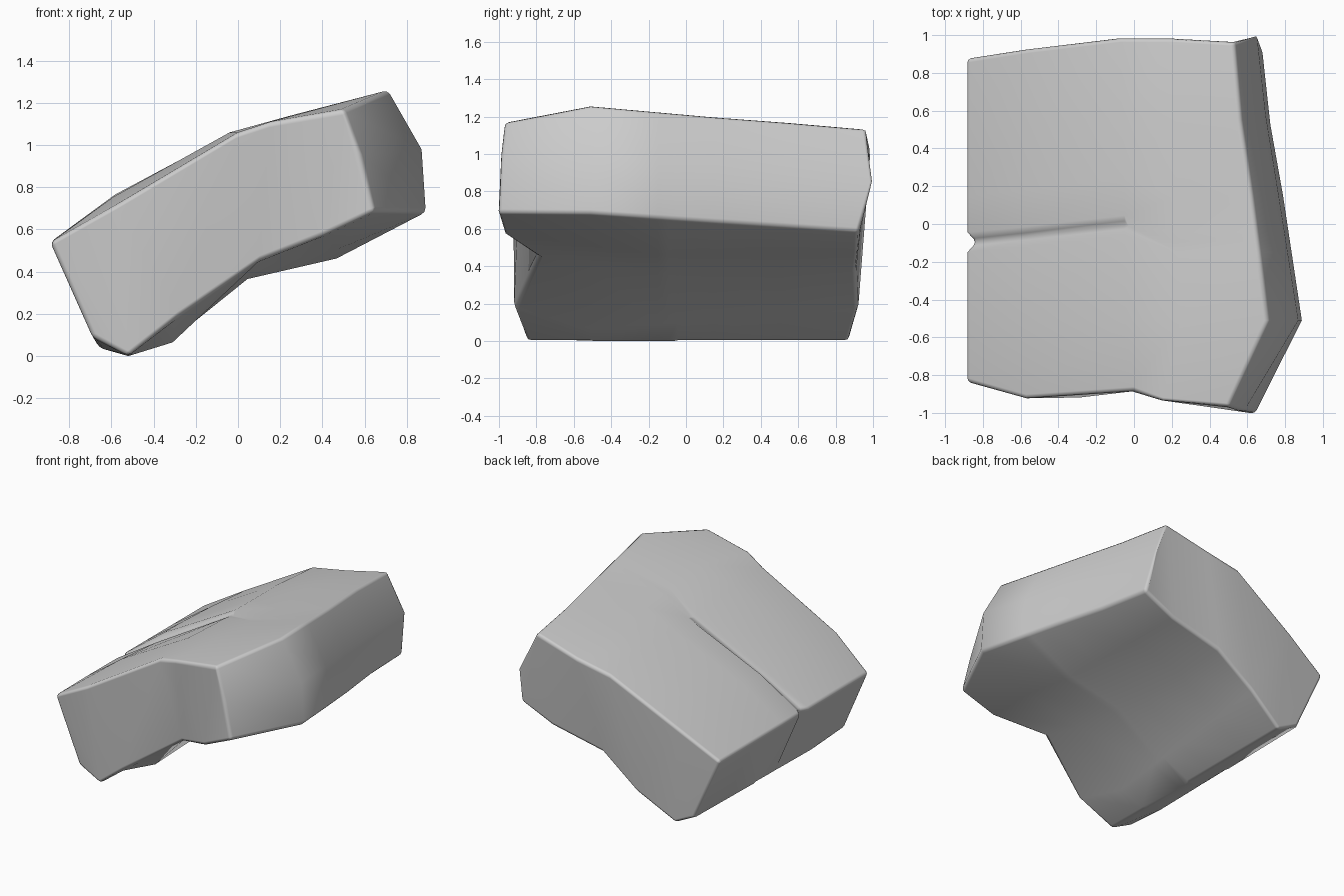
import bpy, bmesh
from mathutils import Vector

if "Cube" in bpy.data.objects:
    bpy.data.objects.remove(bpy.data.objects["Cube"])

# Cross-section outline: along the top, down the right face, back along the underside
front = [(-.89, -.835, .54), (-.57, -.925, .72), (0, -.885, 1.06), (.15, -.94, 1.11),
         (.5, -.97, 1.17), (.58, -.995, .95), (.645, -1.005, .685), (.4, -.97, .57),
         (.1, -.79, .45), (-.3, -.92, .175), (-.52, -.85, 0), (-.69, -.85, .09)]
widest = [(-.89, .54), (-.59, .755), (-.04, 1.06), (.25, 1.14), (.71, 1.26), (.87, .98),
          (.89, .68), (.48, .46), (.05, .36), (-.31, .065), (-.52, 0), (-.66, .04)]
back = [(-.89, .875, .54), (-.57, .925, .725), (-.07, .985, 1.0), (.2, .985, 1.05),
        (.53, .965, 1.135), (.65, 1.005, .85), (.68, .925, .585), (.43, .92, .47),
        (.03, .91, .38), (-.25, .92, .17), (-.52, .87, 0), (-.68, .875, .08)]
wide_y = -.51


def section(t):
    """Ring between the widest section (t=0) and the back end (t=1)."""
    return [Vector((x, wide_y, z)).lerp(Vector(b), t) for (x, z), b in zip(widest, back)]


rings = [[Vector(p) for p in front], section(0)]

# Hollow under the front half
rings[1][7].z += .05
rings[1][8].z += .05

# Cleft across the upper left: low side, notch, then the raised side easing off
for y, notch, drop in ((-.15, 0, -.02), (-.095, .05, -.035), (-.045, 0, .02), (.15, 0, .025)):
    ring = section((y - wide_y) / 1.4)
    for p in ring:
        p.y = y
    ring[0].x += notch
    ring[1] += Vector((0, .03, drop))
    ring[2] += Vector((0, .09, drop * .5))
    rings.append(ring)

# Back half stays full on top before dropping to the back edge
full = section(.72)
for i in (1, 2, 3):
    full[i].z += .02
for i in (4, 5, 6):
    full[i].x -= .015
rings += [full, section(1)]

# Skin the rings and close both ends with strips
bm = bmesh.new()
grid = [[bm.verts.new(p) for p in r] for r in rings]
n = len(front)
for a, b in zip(grid, grid[1:]):
    for i in range(n):
        j = (i + 1) % n
        bm.faces.new((a[i], a[j], b[j], b[i]))
for r in (grid[0], grid[-1]):
    for i in range(5):
        bm.faces.new((r[i], r[i + 1], r[n - 2 - i], r[n - 1 - i]))
bmesh.ops.recalc_face_normals(bm, faces=bm.faces)
mesh = bpy.data.meshes.new("rock_slab")
bm.to_mesh(mesh)
bm.free()
rock = bpy.data.objects.new("rock_slab", mesh)
bpy.context.collection.objects.link(rock)

# Softly worn edges
bevel = rock.modifiers.new("worn_edges", 'BEVEL')
bevel.width = .022
bevel.segments = 2
bevel.limit_method = 'ANGLE'
bevel.angle_limit = .75
for p in mesh.polygons:
    p.use_smooth = True
normals = rock.modifiers.new("soft_shading", 'WEIGHTED_NORMAL')
normals.keep_sharp = True
